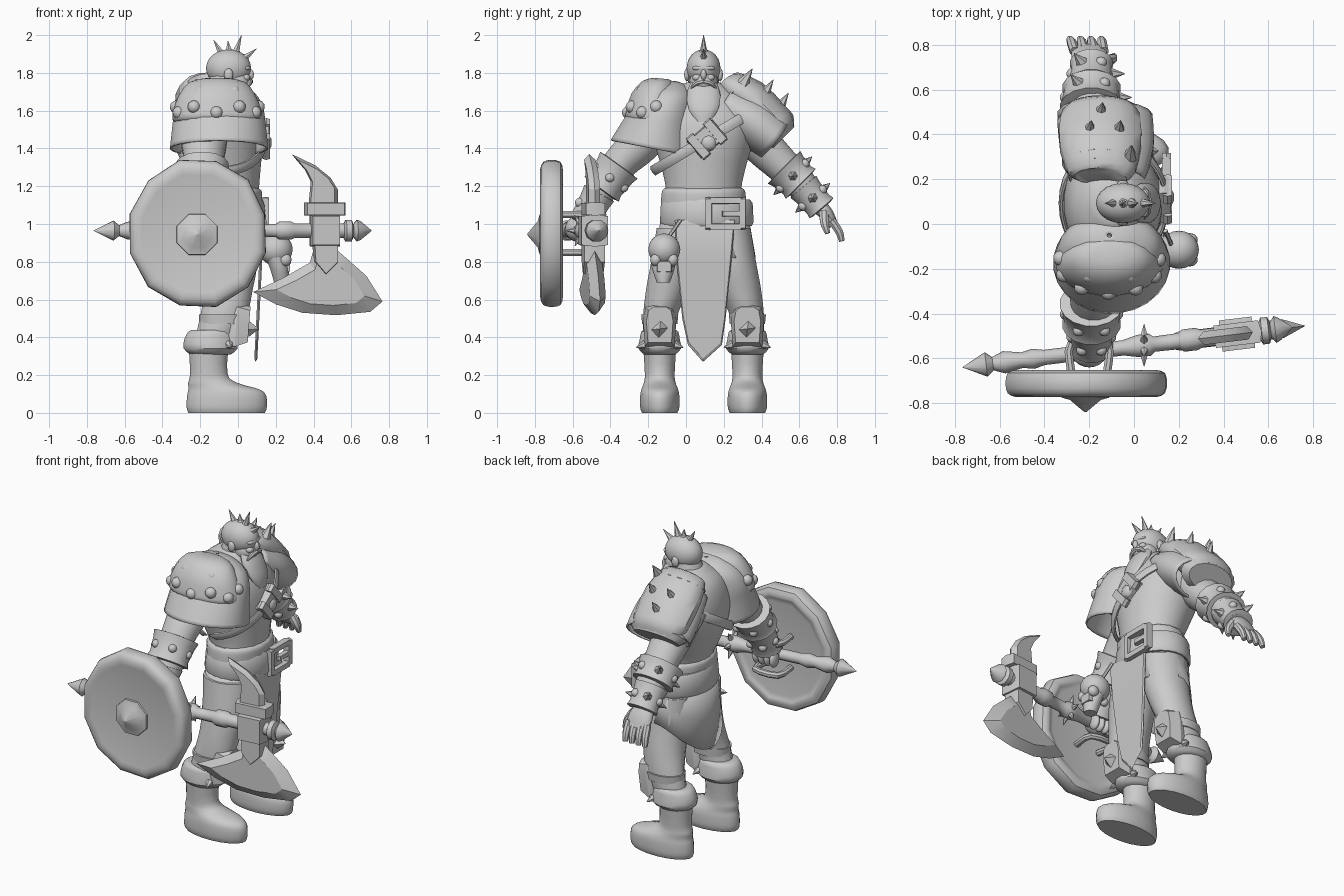
import bpy, bmesh, math, random
from mathutils import Vector

cube = bpy.data.objects.get("Cube")
if cube:
    bpy.data.objects.remove(cube, do_unlink=True)
random.seed(4)

grey = bpy.data.materials.new("plain_grey")
grey.use_nodes = True
grey.diffuse_color = (0.6, 0.6, 0.6, 1)
grey.node_tree.nodes["Principled BSDF"].inputs["Base Color"].default_value = (0.6, 0.6, 0.6, 1)

X, Y, Z = Vector((1, 0, 0)), Vector((0, 1, 0)), Vector((0, 0, 1))
MID = 0.093  # body centre line in y


def finish(name, bm, angle=40, thick=0):
    bmesh.ops.recalc_face_normals(bm, faces=bm.faces[:])
    mesh = bpy.data.meshes.new(name)
    bm.to_mesh(mesh)
    bm.free()
    mesh.materials.append(grey)
    obj = bpy.data.objects.new(name, mesh)
    bpy.context.collection.objects.link(obj)
    bpy.ops.object.select_all(action='DESELECT')
    obj.select_set(True)
    bpy.context.view_layer.objects.active = obj
    bpy.ops.object.shade_smooth_by_angle(angle=math.radians(angle))
    if thick:
        shell = obj.modifiers.new("thickness", 'SOLIDIFY')
        shell.thickness = thick
    return obj


def spline(rows, steps):
    out = []
    for i in range(len(rows) - 1):
        p0, p1 = rows[max(i - 1, 0)], rows[i]
        p2, p3 = rows[i + 1], rows[min(i + 2, len(rows) - 1)]
        for s in range(steps):
            t = s / steps
            out.append([b + t * (c - a) / 2 + t * t * (a - 2.5 * b + 2 * c - d / 2)
                        + t ** 3 * (1.5 * (b - c) + (d - a) / 2)
                        for a, b, c, d in zip(p0, p1, p2, p3)])
    return out + [list(rows[-1])]


def loft(name, rows, sides=16, steps=4, axis=None, side=X, caps=True, thick=0, rough=0, closed=False):
    """Rows are x, y, z, radius along the side direction, radius across it."""
    rows = spline(rows, steps) if steps > 1 else rows
    bm, rings = bmesh.new(), []
    jitter = [1 - rough * random.random() for _ in range(sides)]
    for i, row in enumerate(rows):
        before, after = rows[max(i - 1, 0)], rows[min(i + 1, len(rows) - 1)]
        along = axis or (Vector(after[:3]) - Vector(before[:3])).normalized()
        a = (side - along * side.dot(along)).normalized()
        b = along.cross(a)
        ring = []
        for k in range(sides):
            turn = math.tau * (k + 0.5) / sides
            offset = a * max(row[3], 0.001) * math.cos(turn) + b * max(row[4], 0.001) * math.sin(turn)
            ring.append(bm.verts.new(Vector(row[:3]) + offset * jitter[k]))
        rings.append(ring)
    for low, high in zip(rings, rings[1:] + (rings[:1] if closed else [])):
        for k in range(sides):
            j = (k + 1) % sides
            bm.faces.new((low[k], low[j], high[j], high[k]))
    if caps and not closed:
        bm.faces.new(rings[0])
        bm.faces.new(rings[-1])
    return finish(name, bm, thick=thick)


def ball(name, place, size):
    bm = bmesh.new()
    bmesh.ops.create_icosphere(bm, subdivisions=3 if max(size) > 0.05 else 2, radius=1)
    for v in bm.verts:
        v.co = Vector(c * s for c, s in zip(v.co, size)) + Vector(place)
    return finish(name, bm, 60)


def rivet(name, place, r=0.03):
    return ball(name, place, (r, r, r))


def spike(name, place, aim, r=0.03, length=0.1):
    tip = Vector(place) + Vector(aim).normalized() * length
    side = Z if abs(aim[0]) > abs(aim[2]) else X
    return loft(name, [(*place, r, r), (*tip, 0, 0)], sides=6, steps=1, side=side)


def plate(name, origin, u, v, points, half, inset=0.8):
    """Flat piece with a sharp outer edge and raised inner faces."""
    bm = bmesh.new()
    u, v, n = Vector(u), Vector(v), Vector(u).cross(Vector(v)).normalized()
    flat = [Vector(origin) + u * p + v * q for p, q in points]
    mid = sum(flat, Vector()) / len(flat)
    edge = [bm.verts.new(p) for p in flat]
    for push in (n * half, n * -half):
        face = [bm.verts.new(mid + (p - mid) * inset + push) for p in flat]
        bm.faces.new(face)
        for k in range(len(edge)):
            j = (k + 1) % len(edge)
            bm.faces.new((edge[k], edge[j], face[j], face[k]))
    return finish(name, bm, angle=25)


def block(name, place, half_u, half_v, half, u=Y, v=Z):
    corners = [(-half_u, -half_v), (half_u, -half_v), (half_u, half_v), (-half_u, half_v)]
    return plate(name, place, u, v, corners, half, 0.9)


# Torso, neck and head
loft("torso", [(-.06, MID, .92, .16, .22), (-.05, MID, 1.15, .16, .2), (-.07, MID, 1.28, .19, .22),
               (-.09, MID, 1.42, .22, .26), (-.1, MID, 1.56, .21, .29), (-.11, MID, 1.68, .16, .2),
               (-.09, MID, 1.75, .09, .09)], sides=24, axis=Z)
loft("neck", [(-.1, MID, 1.65, .1, .1), (-.06, MID, 1.8, .08, .075)], steps=1)
ball("head", (-.05, MID, 1.825), (.12, .09, .1))
ball("jaw", (-.01, MID, 1.755), (.08, .075, .07))
ball("brow", (.045, MID, 1.825), (.025, .062, .016))
ball("nose", (.065, MID, 1.79), (.02, .016, .03))
for s in (-1, 1):
    ball("ear", (-.05, MID + s * .088, 1.79), (.025, .015, .035))
    ball("cheek", (.04, MID + s * .035, 1.775), (.025, .025, .02))
    loft("moustache", [(.065, MID, 1.755, .015, .015), (.06, MID + s * .04, 1.745, .014, .014),
                       (.045, MID + s * .07, 1.715, .004, .004)], sides=8)
loft("beard", [(.01, MID, 1.75, .04, .07), (.04, MID, 1.69, .045, .09), (.08, MID, 1.61, .035, .08),
               (.105, MID, 1.54, .015, .035)], axis=Z)
for turn, length in ((-30, .09), (-5, .06), (18, .1), (52, .085)):
    a = math.radians(turn)
    aim = Vector((math.sin(a), 0, math.cos(a)))
    root = Vector((-.04, MID, 1.82)) + aim * 0.09
    rivet("crest_knob", root, .024)
    spike("crest_spike", root, aim, .022, length)

# Chest strap and ornament
strap = []
for k in range(32):
    a = math.tau * k / 32
    strap.append((-.09 + .235 * math.cos(a), MID + .27 * math.sin(a), 1.44 + .16 * math.sin(a), .012, .03))
loft("chest_strap", strap, sides=8, steps=1, closed=True)
diagonal = Vector((0, .75, .65))
across = diagonal.cross(X)
block("strap_buckle", (.135, .11, 1.45), .09, .06, .03, diagonal, across)
for step in (-.06, .06):
    block("strap_clasp", Vector((.15, .11, 1.45)) + diagonal * step, .025, .075, .02, diagonal, across)
ball("strap_ornament", (.15, .12, 1.43), (.03, .045, .045))

# Belt, buckle and clothing below it
loft("waist_band", [(-.05, MID, 1.11, .18, .23), (-.05, MID, 1.17, .18, .225), (-.05, MID, 1.19, .16, .21)], axis=Z)
loft("belt", [(-.05, .11, .99, .19, .24), (-.05, .11, 1.01, .2, .25), (-.05, .11, 1.11, .19, .245),
              (-.05, .11, 1.13, .18, .23)], sides=24, steps=1)
for s in (-1, 1):
    block("buckle_bar", (.145, .21 + s * .09, 1.055), .018, .085, .02)
    block("buckle_rail", (.145, .21, 1.055 + s * .07), .09, .018, .02)
block("buckle_tongue", (.15, .25, 1.055), .06, .015, .015)

bm = bmesh.new()
rows = []
for k in range(33):
    a = math.radians(30) + math.radians(300) * k / 32
    back = max(0, -math.cos(a))
    hem = .82 - .2 * back ** 1.7
    c, s = math.cos(a), math.sin(a)
    rows.append([bm.verts.new((-.055 + (.18 + .02 * t) * c, .1 + (.235 + .035 * t) * s, 1.02 + t * (hem - 1.02)))
                 for t in (0, .5, 1)])
for left, right in zip(rows, rows[1:]):
    for k in (0, 1):
        bm.faces.new((left[k], right[k], right[k + 1], left[k + 1]))
finish("skirt", bm, thick=.012)
plate("loincloth", (.08, 0, 0), Y, (.05, 0, 1),
      [(-.06, 1.02), (-.05, .8), (-.02, .5), (.01, .36), (.09, .27), (.19, .36), (.21, .5), (.24, .8),
       (.26, 1.02)], .008, .95)

# Legs, boots and knee guards, mirrored about the body centre
for s in (-1, 1):
    y = MID + s * .232
    loft("leg", [(-.05, MID + s * .13, .98, .15, .12), (-.04, MID + s * .155, .8, .145, .125),
                 (-.05, y - s * .04, .65, .13, .115), (-.08, y, .5, .125, .09), (-.14, y, .35, .1, .085)], axis=Z)
    loft("boot", [(-.06, y, 0, .205, .095), (-.06, y, .03, .215, .105), (-.06, y, .09, .212, .105),
                  (-.075, y, .125, .19, .098), (-.135, y, .16, .13, .085), (-.155, y, .21, .1, .08),
                  (-.155, y, .37, .108, .09)], sides=20, axis=Z, steps=3)
    loft("boot_cuff", [(-.145, y, .31, .11, .085), (-.145, y, .34, .145, .115), (-.145, y, .39, .142, .108),
                       (-.14, y, .43, .125, .1), (-.14, y, .44, .1, .08)], axis=Z, steps=2)
    plate("knee_guard", (-.01, y, .46), Y, Vector((.08, 0, 1)),
          [(-.088, .03), (-.075, .1), (-.04, .125), (.04, .125), (.075, .1), (.088, .03),
           (.078, -.11), (-.078, -.11)], .068)
    loft("knee_spike", [(.055, y, .445, .05, .04), (.11, y, .445, 0, 0)], sides=4, steps=1, side=Vector((0, 1, 1)))
    loft("knee_strap", [(-.08, y, .47, .127, .095), (-.08, y, .52, .129, .1)], steps=1)
    for side in (-1, 1):
        spike("cuff_spike", (-.05, y + side * .08, .36), (.3, side, -.3), .025, .05)

# Mantle and studded pad over the shield shoulder
tilt = Vector((0, -.2, -1)).normalized()
loft("mantle", [(-.11, -.05, 1.755, .01, .01), (-.11, -.05, 1.74, .1, .07), (-.1, -.075, 1.69, .19, .13),
                (-.1, -.11, 1.61, .235, .165), (-.1, -.145, 1.51, .25, .195), (-.1, -.175, 1.4, .262, .23)],
     sides=24, axis=tilt, caps=False, thick=.012)
loft("shoulder_pad", [(-.11, -.13, 1.77, .07, .04), (-.11, -.145, 1.75, .15, .085), (-.11, -.165, 1.68, .205, .125),
                      (-.11, -.175, 1.6, .235, .14), (-.11, -.178, 1.555, .24, .145), (-.11, -.175, 1.535, .22, .13)],
     sides=20, axis=Vector((0, -.1, -1)).normalized(), steps=2)
for k in range(7):
    a = math.radians(170 + 33 * k)
    rivet("pad_stud", (-.11 + .22 * math.cos(a), -.175 + .13 * math.sin(a), 1.62 - .03 * (k % 2)), .035)
for x in (-.2, -.02):
    rivet("pad_upper_stud", (x, -.23, 1.7), .035)

# Sleeve and spiked plate over the open hand shoulder
loft("sleeve", [(-.12, .2, 1.64, .17, .1), (-.12, .34, 1.55, .21, .135), (-.13, .47, 1.45, .215, .125)],
     sides=20, caps=False, thick=.012)
loft("shoulder_plate", [(-.14, .21, 1.75, .11, .05), (-.14, .23, 1.735, .15, .08), (-.15, .34, 1.665, .185, .105),
                        (-.15, .45, 1.56, .185, .1), (-.15, .5, 1.51, .17, .095), (-.15, .53, 1.48, .14, .06)],
     sides=14, steps=2)
for t, wide in ((.26, .165), (.49, .195)):
    loft("plate_rim", [(-.15, t - .025, 1.995 - t, wide * .8, .085), (-.15, t, 1.97 - t, wide, .105),
                       (-.15, t + .025, 1.945 - t, wide * .8, .085)], steps=1)
for x, y, z in ((-.15, .49, 1.61), (-.2, .41, 1.68), (-.07, .41, 1.68), (-.02, .3, 1.74)):
    spike("plate_spike", (x, y, z), (.1, .5, .8), .035, .1)

# Arms with studded bracers
for name, path in (("open_arm", [(.28, 1.57), (.4, 1.42), (.51, 1.31), (.61, 1.21), (.72, 1.08)]),
                   ("shield_arm", [(-.13, 1.57), (-.25, 1.42), (-.345, 1.325), (-.45, 1.18), (-.55, 1.0)])):
    sizes = (.13, .11, .095, .085, .055)
    loft(name, [(-.18, y, z, r * 1.1, r) for (y, z), r in zip(path, sizes)])
    for part, start, stop, wide in (("bracer", 2, 3, .115), ("wrist_guard", 3, 4, .085)):
        a = Vector((-.19, *path[start]))
        b = Vector((-.19, *path[stop]))
        cuff = [(t, wide * grow) for t, grow in ((.08, .8), (.1, 1.08), (.3, 1), (.8, .92), (.97, 1), (1, .75))]
        loft(part, [(*a.lerp(b, t), r * 1.15, r) for t, r in cuff], steps=1)
        along = (b - a).normalized()
        for k in range(6):
            turn = math.tau * k / 6
            out = X * math.cos(turn) * 1.12 + along.cross(X) * math.sin(turn)
            root = a.lerp(b, .55) + out * wide * .9
            if name == "open_arm" and k % 2 == 0:
                spike(part + "_spike", root, out, .028, .065)
            else:
                rivet(part + "_stud", root, .026)

# Open hand
loft("palm", [(-.2, .7, 1.1, .06, .045), (-.2, .745, 1.05, .08, .038), (-.2, .78, .99, .075, .028)])
for k in range(4):
    x = -.265 + .043 * k
    loft("finger", [(x, .77, 1.02, .023, .023), (x * 1.05, .81, .96, .022, .022), (x * 1.08, .825, .91, .016, .016)],
         sides=8)
loft("thumb", [(-.14, .73, 1.06, .028, .028), (-.1, .735, 1.0, .024, .024), (-.09, .75, .95, .014, .014)], sides=8)

# Gripping fist
ball("fist", (-.2, -.57, .975), (.08, .07, .07))
for k in range(4):
    ball("knuckle", (-.26 + .04 * k, -.525, .95), (.022, .04, .051))

# Axe, laid along a slightly turned line
LEAN = Vector((1, .121, 0))
BASE = Vector((0, -.547, .965))
shaft = ((-.765, 0), (-.66, .055), (-.63, .03), (-.58, .05), (-.5, .035), (-.45, .045), (-.4, .034), (-.05, .034),
         (.02, .05), (.07, .05), (.09, .034), (.2, .036), (.22, .05), (.28, .05), (.3, .04), (.56, .04),
         (.57, .06), (.6, .06), (.61, .035), (.63, .06), (.65, .05), (.708, 0))
loft("axe_shaft", [(*(BASE + LEAN * x), r, r) for x, r in shaft], sides=10, steps=1, side=Z)
for k in range(6):
    a = math.tau * k / 6
    out = Vector((0, math.cos(a), math.sin(a)))
    spike("shaft_spike", BASE + LEAN * .045 + out * .04, out, .02, .055)
block("axe_socket", BASE + LEAN * .46, .08, .085, .07, LEAN)
block("socket_collar", BASE + LEAN * .46 + Z * .115, .11, .035, .05, LEAN)
plate("axe_neck", BASE, LEAN, Z, [(.39, 0), (.4, -.17), (.46, -.24), (.53, -.17), (.53, 0)], .055, .9)
plate("axe_lower_blade", BASE, LEAN, Z,
      [(.4, -.1), (.38, -.17), (.24, -.25), (.08, -.325), (.2, -.39), (.34, -.435), (.52, -.448),
       (.7, -.43), (.765, -.375), (.68, -.24), (.59, -.16), (.52, -.1)], .042, .68)
plate("axe_upper_blade", BASE, LEAN, Z,
      [(.37, .1), (.385, .26), (.35, .33), (.285, .405), (.41, .345), (.49, .28), (.53, .215), (.53, .1)], .03)

# Round shield with rim, boss and back handle
disc = ((-.665, .29), (-.66, .315), (-.652, .335), (-.665, .375), (-.71, .385), (-.755, .375), (-.772, .335),
        (-.765, .29))
loft("shield", [(-.212, y, .95, r * .98, r * 1.05) for y, r in disc], sides=12, steps=2, axis=Y, rough=.03)
boss = ((-.75, .12), (-.775, .115), (-.785, .075), (-.84, .004))
loft("shield_boss", [(-.217, y, .945, r, r) for y, r in boss], sides=8, steps=1, axis=Y)
for z in (.85, 1.05):
    loft("shield_handle", [(-.28, -.66, z, .02, .02), (-.28, -.53, z, .02, .02), (-.12, -.53, z, .02, .02),
                           (-.12, -.66, z, .02, .02)], sides=8, steps=3, side=Z)

# Trophy skull hanging from the belt
ball("skull_dome", (.2, -.115, .865), (.09, .085, .085))
loft("skull_jaw", [(.2, -.12, .83, .06, .07), (.22, -.12, .76, .05, .06), (.23, -.12, .69, .04, .035)], axis=Z)
for s in (-1, 1):
    ball("skull_cheek", (.25, -.115 + s * .045, .81), (.035, .03, .035))
block("skull_teeth", (.25, -.115, .775), .04, .03, .025)
loft("skull_cord", [(.14, -.03, 1.02, .01, .01), (.17, -.1, .92, .01, .01)], sides=6, steps=1)
